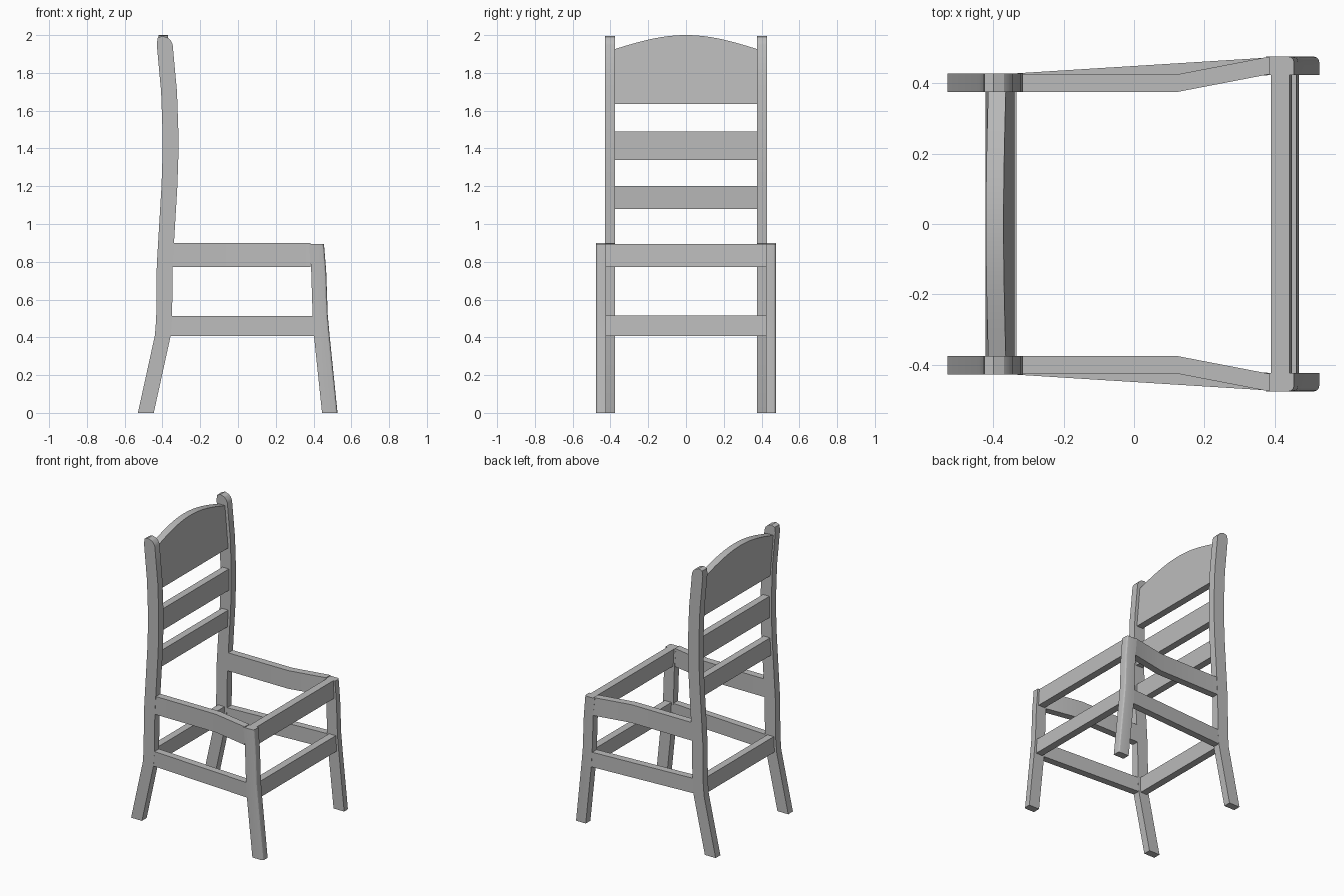
import bpy, bmesh, math
from mathutils import Vector

cube = bpy.data.objects.get("Cube")
if cube:
    bpy.data.objects.remove(cube, do_unlink=True)

GREY = (0.5, 0.5, 0.5, 1.0)
wood = bpy.data.materials.new("plain grey")
wood.use_nodes = True
wood.diffuse_color = GREY
wood.node_tree.nodes["Principled BSDF"].inputs["Base Color"].default_value = GREY


def prism(name, outline, place, low, high, rounded=None):
    """Extrude a closed 2D outline between low and high; place maps (u, v, w) to xyz."""
    bm = bmesh.new()
    base = bm.faces.new([bm.verts.new(place(u, v, low)) for u, v in outline])
    grown = bmesh.ops.extrude_face_region(bm, geom=[base], use_keep_orig=True)
    shift = Vector(place(0, 0, high)) - Vector(place(0, 0, low))
    bmesh.ops.translate(bm, vec=shift,
                        verts=[g for g in grown["geom"] if isinstance(g, bmesh.types.BMVert)])
    if rounded:
        bm.edges.ensure_lookup_table()
        bmesh.ops.bevel(bm, geom=[e for e in bm.edges if rounded(e)], offset=0.015,
                        segments=3, profile=0.5, affect='EDGES')
    bmesh.ops.recalc_face_normals(bm, faces=bm.faces)
    mesh = bpy.data.meshes.new(name)
    bm.to_mesh(mesh)
    bm.free()
    mesh.materials.append(wood)
    obj = bpy.data.objects.new(name, mesh)
    bpy.context.collection.objects.link(obj)
    bpy.ops.object.select_all(action='DESELECT')
    obj.select_set(True)
    bpy.context.view_layer.objects.active = obj
    bpy.ops.object.shade_smooth_by_angle(angle=math.radians(25))
    return obj


def band(points, width):
    """Closed outline of a strip whose second edge is offset along u."""
    return points + [(u + width, v) for u, v in reversed(points)]


# Back edge of the curved rear post, from foot to top
post = [(-0.53, 0), (-0.44, 0.41), (-0.433, 0.5), (-0.43, 0.78), (-0.42, 0.95),
        (-0.405, 1.2), (-0.4, 1.35), (-0.4, 1.5), (-0.407, 1.7), (-0.43, 1.95)]


def post_x(z):
    for (xa, za), (xb, zb) in zip(post, post[1:]):
        if z <= zb:
            return xa + (xb - xa) * (z - za) / (zb - za)
    return post[-1][0]


post_outline = ([(x + 0.084, z) for x, z in post]
                + [(-0.355, 1.97), (-0.37, 1.985), (-0.4, 1.995), (-0.425, 1.985)]
                + list(reversed(post)))

leg_front = [(0.527, 0), (0.485, 0.41), (0.475, 0.52), (0.467, 0.75), (0.455, 0.895)]
leg_back = [(0.375, 0.895), (0.387, 0.77), (0.395, 0.52), (0.402, 0.41), (0.445, 0)]

for side, s in (("left", 1), ("right", -1)):
    side_place = lambda u, v, w: (u, s * w, v)
    flat_place = lambda u, v, w: (u, s * v, w)

    prism(f"{side}_rear_post", post_outline, side_place, 0.376, 0.428)

    # Front leg with its outer front edge rounded
    def outer_front(e):
        return all(abs(v.co.y) > 0.47
                   and any(abs(v.co.x - x) + abs(v.co.z - z) < 0.001 for x, z in leg_front)
                   for v in e.verts)
    prism(f"{side}_front_leg", leg_front + leg_back, side_place, 0.424, 0.476, outer_front)

    # Seat rail runs straight, then bends out to the front leg
    inner = [(-0.36, 0.376), (0.125, 0.376), (0.385, 0.426)]
    prism(f"{side}_seat_rail",
          inner + [(x, y + 0.05) for x, y in reversed(inner)], flat_place, 0.773, 0.9)

    # Lower stretcher is straight from post to leg
    prism(f"{side}_stretcher", [(-0.36, 0.377), (0.41, 0.425), (0.41, 0.475), (-0.36, 0.427)],
          flat_place, 0.408, 0.512)


# Crosswise rails between the two sides
def cross(name, outline, reach):
    return prism(name, outline, lambda u, v, w: (u, w, v), -reach, reach)


cross("front_seat_rail", band([(0.397, 0.773), (0.39, 0.895)], 0.052), 0.43)
cross("front_stretcher", band([(0.417, 0.408), (0.41, 0.515)], 0.052), 0.43)
cross("rear_stretcher", band([(-0.423, 0.408), (-0.418, 0.515)], 0.05), 0.38)

# Back slats follow the lean of the posts
for name, z0, z1 in (("lower_back_slat", 1.08, 1.2), ("upper_back_slat", 1.34, 1.49)):
    cross(name, band([(post_x(z) + 0.016, z) for z in (z0, z1)], 0.05), 0.38)

# Arched crest board, sheared to lean back with the posts
half, bottom, steps = 0.38, 1.635, 24
arch = [(-half + 2 * half * i / steps,
         1.925 + 0.075 * math.cos(math.pi * (i / steps - 0.5))) for i in range(steps + 1)]
board = [(-half, bottom)] + arch + [(half, bottom)]
prism("crest_board", board,
      lambda u, v, w: (w - 0.39 - 0.085 * (v - bottom), u, v), 0.0, 0.05)
